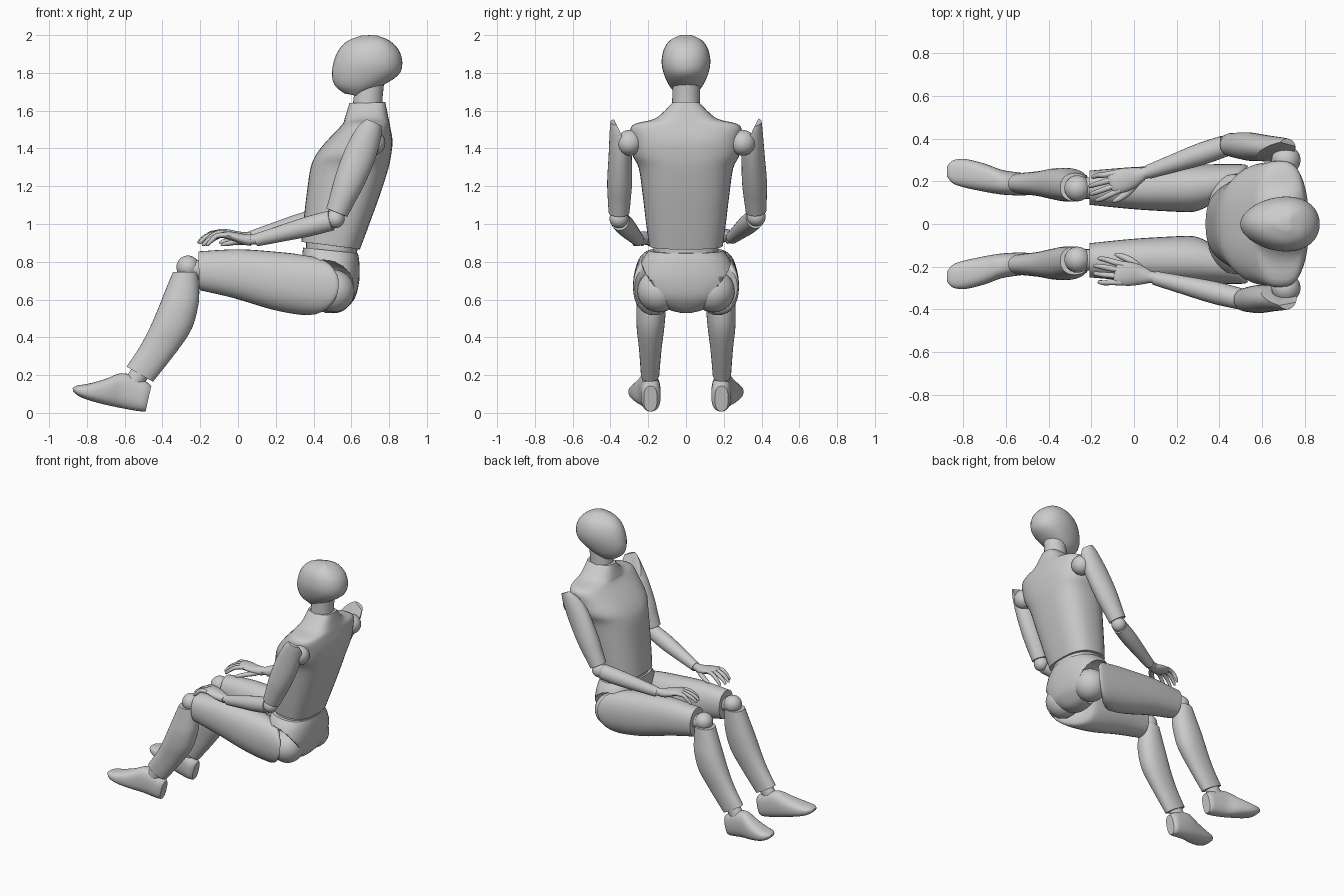
import bpy, bmesh, math
from mathutils import Vector as V


def finish(name, bm):
    bmesh.ops.recalc_face_normals(bm, faces=bm.faces[:])
    me = bpy.data.meshes.new(name)
    bm.to_mesh(me)
    bm.free()
    ob = bpy.data.objects.new(name, me)
    bpy.context.collection.objects.link(ob)
    bpy.ops.object.select_all(action='DESELECT')
    ob.select_set(True)
    bpy.context.view_layer.objects.active = ob
    bpy.ops.object.shade_smooth_by_angle(angle=math.radians(40))
    return ob


def smooth(rows, n=4):
    # Catmull-Rom interpolation between stations
    out = []
    for i in range(len(rows) - 1):
        p0, p1, p2, p3 = (rows[max(i - 1, 0)], rows[i], rows[i + 1], rows[min(i + 2, len(rows) - 1)])
        for k in range(n):
            t = k / n
            out.append([0.5 * (2 * b + (c - a) * t + (2 * a - 5 * b + 4 * c - d) * t * t
                               + (3 * b - a - 3 * c + d) * t ** 3) for a, b, c, d in zip(p0, p1, p2, p3)])
    return out + [list(rows[-1])]


def skin(name, rings, cut=None):
    bm = bmesh.new()
    vr = [[bm.verts.new(p) for p in r] for r in rings]
    n = len(vr[0])
    for a, b in zip(vr, vr[1:]):
        for i in range(n):
            bm.faces.new((a[i], a[(i + 1) % n], b[(i + 1) % n], b[i]))
    bm.faces.new(vr[0])
    bm.faces.new(vr[-1])
    if cut:
        bmesh.ops.bisect_plane(bm, geom=bm.verts[:] + bm.edges[:] + bm.faces[:], plane_co=cut[0],
                               plane_no=cut[1], clear_outer=True)
        bmesh.ops.holes_fill(bm, edges=[e for e in bm.edges if e.is_boundary])
    return finish(name, bm)


def loft(name, rows, s=1, p=2.0, n=32, skew=0.0):
    # row: profile point A (x, z), profile point B (x, z), centre y, half width, end shear in x
    rings = []
    for ax, az, bx, bz, y, hw, sh in smooth(rows):
        ring = []
        for i in range(n):
            t = 2 * math.pi * i / n
            c, q = math.cos(t), math.sin(t)
            u = math.copysign(abs(c) ** (2 / p), c)
            w = math.copysign(abs(q) ** (2 / p), q)
            ring.append(V(((ax + bx) / 2 + (bx - ax) / 2 * u + sh * w + skew * q * q,
                           s * (y + hw * w), (az + bz) / 2 + (bz - az) / 2 * u)))
        rings.append(ring)
    return skin(name, rings)


def tube(name, rows, n=20, cut=None, sub=4):
    # row: x, y, z, half width (sideways), half height
    rows = smooth(rows, sub)
    pts = [V(r[:3]) for r in rows]
    rings = []
    for i, r in enumerate(rows):
        t = (pts[min(i + 1, len(pts) - 1)] - pts[max(i - 1, 0)]).normalized()
        side = t.cross(V((0, 0, 1))).normalized()
        up = side.cross(t)
        rings.append([pts[i] + side * r[3] * math.cos(2 * math.pi * k / n)
                      + up * r[4] * math.sin(2 * math.pi * k / n) for k in range(n)])
    return skin(name, rings, cut)


def ball(name, c, r):
    bm = bmesh.new()
    bmesh.ops.create_uvsphere(bm, u_segments=28, v_segments=16, radius=r)
    bmesh.ops.translate(bm, verts=bm.verts[:], vec=c)
    return finish(name, bm)


# Head and neck
loft("head", [(.565, 1.69, .625, 1.675, 0, .04, 0), (.515, 1.73, .73, 1.715, 0, .082, 0),
              (.497, 1.79, .845, 1.785, 0, .115, 0), (.507, 1.86, .87, 1.85, 0, .129, 0),
              (.535, 1.925, .852, 1.92, 0, .118, 0), (.585, 1.972, .80, 1.972, 0, .085, 0),
              (.66, 1.999, .73, 2.0, 0, .03, 0)], skew=.025)
tube("neck", [(.685, 0, 1.6, .076, .08), (.69, 0.001, 1.68, .074, .077), (.70, 0.002, 1.78, .074, .077)])

# Torso and waist
loft("torso", [(.335, .905, .645, .865, 0, .195, 0), (.345, 1.0, .69, .985, 0, .21, 0),
               (.365, 1.17, .75, 1.15, 0, .23, 0), (.385, 1.3, .795, 1.29, 0, .25, 0),
               (.415, 1.37, .81, 1.36, 0, .283, 0), (.47, 1.44, .818, 1.44, 0, .29, 0),
               (.55, 1.525, .805, 1.52, 0, .285, 0), (.565, 1.56, .797, 1.56, 0, .16, 0),
               (.59, 1.64, .78, 1.645, 0, .072, 0)], p=2.5, n=40, skew=.015)
loft("waist", [(.36, .82, .625, .80, 0, .17, 0), (.36, .92, .635, .89, 0, .175, 0)], p=2.3)

# Pelvis with hollow hip sockets
pelvis = loft("pelvis", [(.345, .875, .635, .845, 0, .195, 0), (.34, .82, .643, .79, 0, .235, 0),
                         (.35, .72, .642, .70, 0, .26, 0), (.385, .62, .62, .61, 0, .21, 0),
                         (.43, .55, .57, .55, 0, .10, 0), (.46, .53, .53, .53, 0, .03, 0)], p=2.4, n=40)
for s in (1, -1):
    cutter = ball("socket_cutter", (.455, s * .215, .645), .165)
    cutter.hide_render = True
    cutter.hide_set(True)
    m = pelvis.modifiers.new("socket", 'BOOLEAN')
    m.operation, m.object, m.solver = 'DIFFERENCE', cutter, 'EXACT'

# Legs
for s in (1, -1):
    ball("hip_ball", (.505, s * .145, .645), .113)
    loft("thigh", [(-.21, .855, -.205, .65, .17, .08, 0), (0, .866, -.02, .607, .168, .098, 0),
                   (.2, .853, .17, .55, .167, .108, .02), (.33, .838, .31, .522, .168, .112, .06),
                   (.42, .815, .39, .52, .172, .108, .10), (.455, .775, .43, .55, .18, .092, .09)], s, 2.2)
    ball("knee_ball", (-.265, s * .167, .772), .061)
    tube("knee_joint", [(-.18, s * .168, .757, .05, .05), (-.265, s * .168, .765, .05, .05)], sub=1)
    loft("shin", [(-.345, .745, -.21, .745, .172, .066, 0), (-.38, .66, -.205, .64, .178, .073, 0),
                  (-.42, .56, -.212, .56, .184, .078, 0), (-.465, .455, -.245, .445, .188, .073, 0),
                  (-.52, .35, -.32, .33, .189, .06, 0), (-.59, .245, -.45, .165, .19, .049, 0)], s, 2.2)
    tube("ankle", [(-.50, s * .189, .24, .042, .05), (-.56, s * .192, .15, .042, .05)], sub=1)
    loft("foot", [(-.459, .142, -.489, .008, .188, .035, 0), (-.485, .165, -.51, .008, .186, .05, 0),
                  (-.54, .193, -.55, .013, .188, .054, 0), (-.62, .21, -.62, .026, .196, .058, 0),
                  (-.70, .18, -.70, .043, .217, .066, 0), (-.79, .155, -.79, .067, .237, .067, 0),
                  (-.85, .145, -.845, .09, .244, .054, 0), (-.876, .132, -.873, .115, .246, .025, 0)],
         s, 2.5)

# Arms: side, elbow, wrist, middle fingertip direction
for s, el, wr, d in ((-1, V((.515, -.355, 1.04)), V((.085, -.25, .912)), V((-1, .15, 0))),
                     (1, V((.445, .372, 1.05)), V((.055, .24, .925)), V((-1, -.33, 0)))):
    sh = V((.715, s * .345, 1.54))
    low = el + (sh - el) * .04
    rows = []
    for t, w, h in ((0, .055, .05), (.1, .058, .068), (.35, .061, .084), (.65, .066, .08), (.85, .061, .068),
                    (1, .055, .06)):
        c = sh.lerp(low, t)
        rows.append((*c, w, h))
    tube("upper_arm", rows, 28, (V((.7, s * .29, 1.365)), V((0, -s * .135, .065))))
    ball("shoulder_ball", (.712, s * .3, 1.43), .068)
    ball("elbow_ball", el + V((0, 0, -.012)), .05)
    a = el + (wr - el) * .05 - V((0, 0, .015))
    tube("forearm", [(*a, .05, .054), (*a.lerp(wr, .3), .052, .053), (*a.lerp(wr, .7), .041, .042),
                     (*a.lerp(wr, .97), .033, .034)], 24)
    d.normalize()
    side = V((-s * d.y, s * d.x, 0))
    if side.y * s > 0:
        side = -side

    def at(u, v, z):
        return wr + d * u + side * v + V((0, 0, z))

    # Hand with palm, four fingers and thumb
    tube("wrist", [(*at(-.03, 0, .008), .027, .028), (*at(.03, 0, .004), .028, .026)], sub=1)
    tube("palm", [(*at(.015, 0, .002), .031, .03), (*at(.06, .002, .008), .047, .028),
                  (*at(.11, .0, .022), .056, .024), (*at(.155, -.004, .03), .054, .019),
                  (*at(.175, -.004, .028), .046, .011)])
    for i, ln in enumerate((.245, .272, .277, .262)):
        v = -.045 + i * .028
        f = v * 1.3
        tube("finger", [(*at(.14, v, .03), .014, .014), (*at(.19, (v + f) / 2, .026), .0135, .0135),
                        (*at(ln * .88, f, .004), .012, .012), (*at(ln - .004, f, -.022), .009, .009),
                        (*at(ln, f, -.028), .003, .003)], 10, sub=3)
    tube("thumb", [(*at(.05, .025, -.006), .018, .016), (*at(.11, .062, -.008), .017, .015),
                   (*at(.165, .078, -.018), .013, .012), (*at(.19, .08, -.024), .004, .004)], 12, sub=3)
